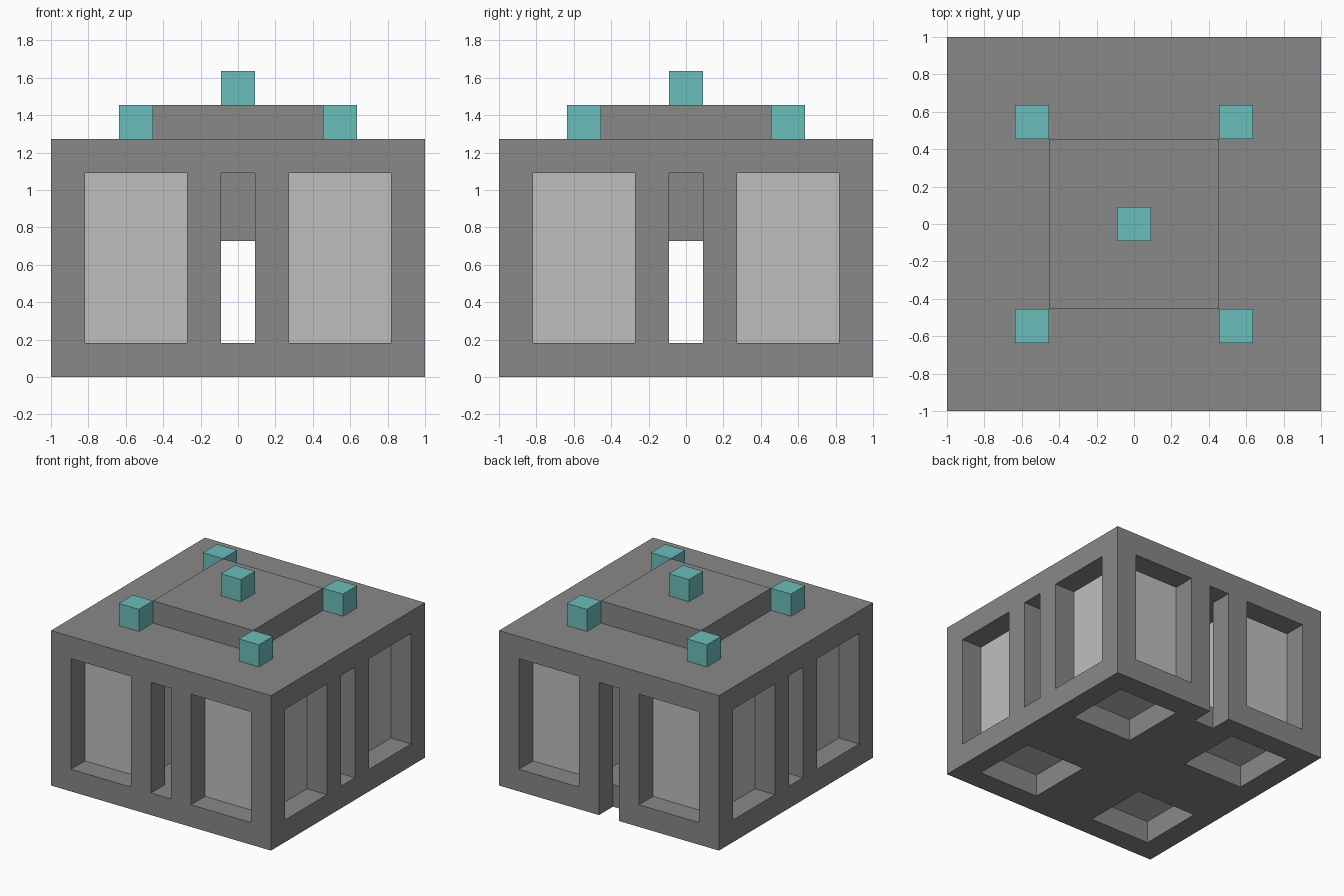
import bpy
from mathutils import Vector

U = 2 / 11  # one block of the building grid

if "Cube" in bpy.data.objects:
    bpy.data.objects.remove(bpy.data.objects["Cube"], do_unlink=True)


def material(name, rgb):
    mat = bpy.data.materials.new(name)
    mat.use_nodes = True
    color = (*rgb, 1)
    mat.diffuse_color = color
    mat.node_tree.nodes["Principled BSDF"].inputs["Base Color"].default_value = color
    return mat


stone = material("dark_grey", (0.246, 0.246, 0.246))
panel = material("light_grey", (0.52, 0.52, 0.52))
teal = material("teal", (0.147, 0.52, 0.5))


def box(name, low, high, mat=stone):
    """Box between two corners given in grid blocks."""
    low, high = Vector(low) * U, Vector(high) * U
    bpy.ops.mesh.primitive_cube_add(size=1, location=(low + high) / 2)
    obj = bpy.context.object
    obj.name = name
    obj.scale = high - low
    bpy.ops.object.transform_apply(location=False, rotation=False, scale=True)
    obj.data.materials.append(mat)
    return obj


def cut(target, low, high):
    cutter = box("cutter", low, high, target.data.materials[0])
    cutter.hide_render = True
    mod = target.modifiers.new("cut", "BOOLEAN")
    mod.operation = "DIFFERENCE"
    mod.solver = "EXACT"
    mod.object = cutter
    bpy.context.view_layer.objects.active = target
    bpy.ops.object.modifier_apply(modifier=mod.name)
    bpy.data.objects.remove(cutter, do_unlink=True)


# Hollow shell with windows and narrow slits through every wall
shell = box("building_shell", (-5.5, -5.5, 0), (5.5, 5.5, 7))
cut(shell, (-4.5, -4.5, 1), (4.5, 4.5, 6))
for a, b in ((-4.5, -1.5), (-0.5, 0.5), (1.5, 4.5)):
    cut(shell, (a, -6, 1), (b, 6, 6))
    cut(shell, (-6, a, 1), (6, b, 6))

# Doorway notch in the back edge of the floor
cut(shell, (-0.5, 4.5, -1), (0.5, 6, 2))

# Corner cores, floor openings below them and roof cubes above them
for sx, side in ((-1, "right"), (1, "left")):
    for sy, end in ((-1, "front"), (1, "back")):
        x, y = 3 * sx, 3 * sy
        cut(shell, (x - 1.5, y - 1.5, -1), (x + 1.5, y + 1.5, 2))
        box(f"{end}_{side}_core", (x - 1.5, y - 1.5, 1), (x + 1.5, y + 1.5, 6), panel)
        box(f"{end}_{side}_roof_cube", (x - 0.5, y - 0.5, 7), (x + 0.5, y + 0.5, 8), teal)

# Raised roof, its top cube and the block hanging from the ceiling
box("raised_roof", (-2.5, -2.5, 7), (2.5, 2.5, 8))
box("top_cube", (-0.5, -0.5, 8), (0.5, 0.5, 9), teal)
box("hanging_block", (-0.5, -0.5, 4), (0.5, 0.5, 6))
